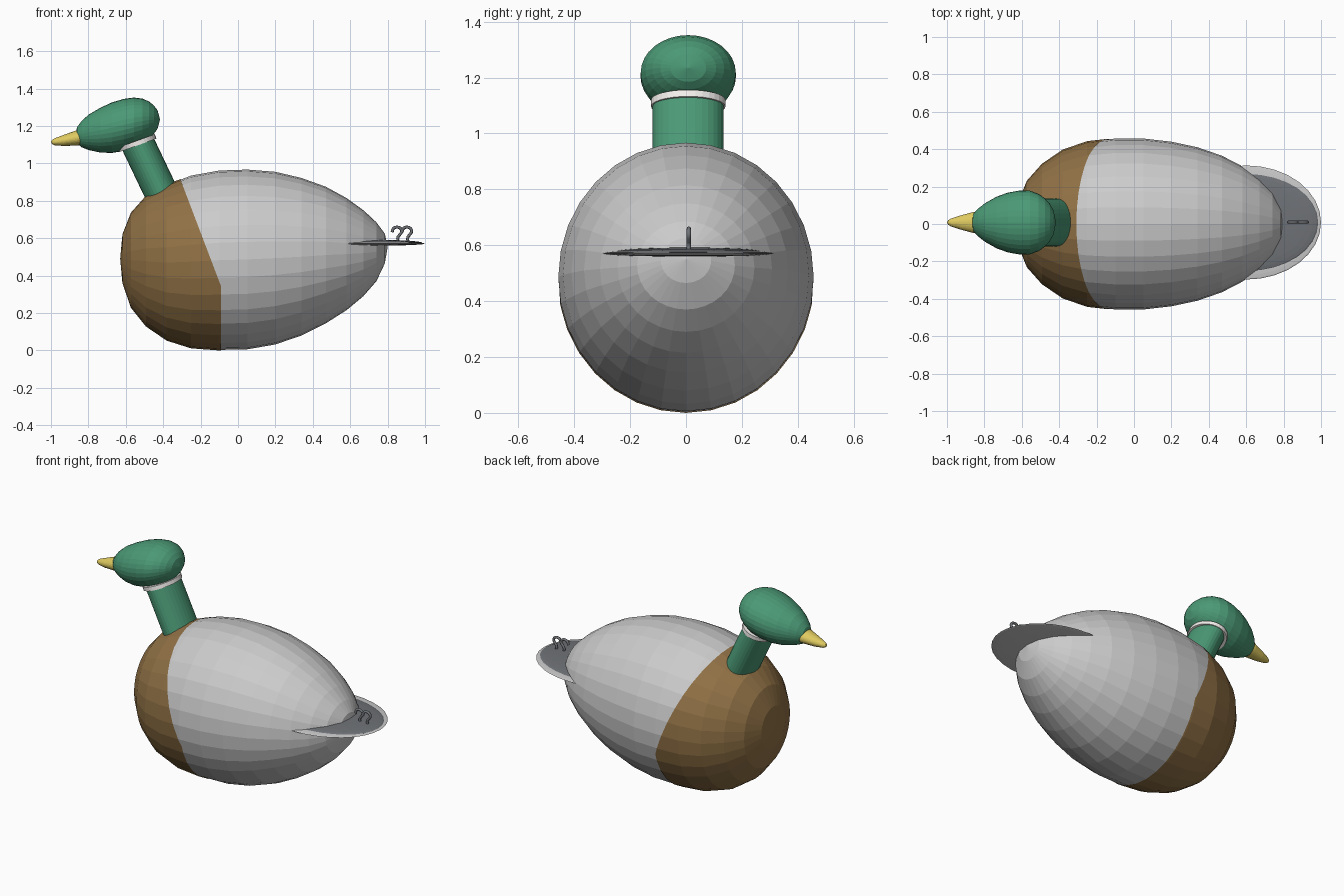
import bpy, bmesh
from math import sin, cos, pi, radians
from mathutils import Matrix, Vector

if "Cube" in bpy.data.objects:
    bpy.data.objects.remove(bpy.data.objects["Cube"])

SIDES = 32
Y0 = 0.008          # slight sideways offset of head and tail


def paint(obj, rgb):
    if rgb:
        mat = bpy.data.materials.new(obj.name + "_colour")
        mat.diffuse_color = (*rgb, 1)
        mat.use_nodes = True
        mat.node_tree.nodes["Principled BSDF"].inputs["Base Color"].default_value = mat.diffuse_color
        obj.data.materials.append(mat)


def finish(name, bm, rgb=None):
    bmesh.ops.recalc_face_normals(bm, faces=bm.faces)
    mesh = bpy.data.meshes.new(name)
    bm.to_mesh(mesh)
    bm.free()
    obj = bpy.data.objects.new(name, mesh)
    bpy.context.collection.objects.link(obj)
    paint(obj, rgb)
    return obj


def loft(start, stations, end, y=0.0):
    """Closed egg along x: poles (x, z), stations (x, z_low, z_high, half_width)."""
    bm = bmesh.new()
    rings = []
    for x, lo, hi, w in stations:
        c, h = (lo + hi) / 2, (hi - lo) / 2
        rings.append([bm.verts.new((x, y + w * sin(2 * pi * i / SIDES),
                                    c + h * cos(2 * pi * i / SIDES))) for i in range(SIDES)])
    a = bm.verts.new((start[0], y, start[1]))
    b = bm.verts.new((end[0], y, end[1]))
    for i in range(SIDES):
        j = (i + 1) % SIDES
        bm.faces.new((a, rings[0][i], rings[0][j]))
        bm.faces.new((b, rings[-1][j], rings[-1][i]))
        for r, s in zip(rings, rings[1:]):
            bm.faces.new((r[i], s[i], s[j], r[j]))
    bmesh.ops.recalc_face_normals(bm, faces=bm.faces)
    bm.normal_update()
    return bm


def tilted_cylinder(name, centre, height, rx, ry, tilt, rgb):
    bm = bmesh.new()
    m = (Matrix.Translation(centre) @ Matrix.Rotation(radians(tilt), 4, 'Y')
         @ Matrix.Diagonal((rx, ry, height, 1)))
    bmesh.ops.create_cone(bm, cap_ends=True, segments=SIDES, radius1=1, radius2=1,
                          depth=1, matrix=m)
    return finish(name, bm, rgb)


def flat_disc(name, centre, size, rgb=None):
    bm = bmesh.new()
    bmesh.ops.create_uvsphere(bm, u_segments=SIDES, v_segments=16, radius=1,
                              matrix=Matrix.Translation(centre) @ Matrix.Diagonal((*size, 1)))
    return finish(name, bm, rgb)


GREEN, BROWN = (0.07, 0.32, 0.18), (0.28, 0.165, 0.06)
YELLOW, WHITE, DARK = (0.75, 0.6, 0.12), (0.9, 0.87, 0.85), (0.16, 0.17, 0.185)

# Body: egg lying along x
body_stations = [
    (-.615, .36, .62, .12), (-.57, .23, .735, .23), (-.49, .13, .825, .32),
    (-.38, .055, .885, .395), (-.25, .014, .935, .44), (-.1, .003, .962, .457),
    (.05, .006, .967, .457), (.2, .032, .955, .44), (.34, .08, .922, .41),
    (.47, .145, .875, .365), (.58, .215, .815, .308), (.67, .29, .75, .245),
    (.74, .37, .685, .175), (.785, .465, .625, .09)]
body_args = ((-.627, .49), body_stations, (.80, .55))
finish("body", loft(*body_args))

# Chest: thin coloured shell over the front of the body
bm = loft(*body_args)
for v in bm.verts:
    v.co += v.normal * 0.003
for co, no in (((-.31, 0, .92), (1, 0, .38)), ((-.09, 0, 0), (1, 0, 0))):
    bmesh.ops.bisect_plane(bm, geom=bm.verts[:] + bm.edges[:] + bm.faces[:],
                           plane_co=co, plane_no=Vector(no).normalized(), clear_outer=True)
finish("chest", bm, BROWN)

# Neck and collar
tilted_cylinder("neck", (-.46, Y0, .947), .35, .09, .127, -25.5, GREEN)
tilted_cylinder("collar", (-.541, Y0, 1.108), .025, .107, .133, -20, WHITE)

# Head: smaller egg
head_stations = [
    (-.86, 1.105, 1.195, .045), (-.835, 1.086, 1.228, .073), (-.797, 1.071, 1.262, .103),
    (-.735, 1.058, 1.298, .138), (-.674, 1.056, 1.326, .16), (-.61, 1.067, 1.345, .171),
    (-.556, 1.084, 1.352, .17), (-.51, 1.107, 1.346, .153), (-.476, 1.133, 1.331, .129),
    (-.45, 1.158, 1.31, .1), (-.43, 1.185, 1.284, .064)]
finish("head", loft((-.87, 1.15), head_stations, (-.417, 1.235), Y0), GREEN)

# Beak: tapered with a rounded tip
beak_stations = [
    (-.995, 1.104, 1.125, .011), (-.98, 1.097, 1.134, .02), (-.93, 1.093, 1.153, .037),
    (-.86, 1.096, 1.178, .056), (-.80, 1.1, 1.185, .06)]
finish("beak", loft((-1, 1.114), beak_stations, (-.78, 1.145), Y0), YELLOW)

# Tail: pale flattened disc with a darker one laid over it
flat_disc("tail_rim", (.6, Y0, .571), (.4, .305, .013))
flat_disc("tail_top", (.6, Y0, .576), (.385, .262, .018), DARK)

# Curled tail feathers
hook = [(-.027, .632), (-.02, .652), (0, .659), (.018, .652), (.024, .636),
        (.014, .619), (.004, .605), (.006, .575)]
for n, x in enumerate((.851, .904)):
    curve = bpy.data.curves.new(f"tail_curl_{n + 1}", 'CURVE')
    curve.dimensions = '3D'
    curve.bevel_depth = .008
    curve.bevel_resolution = 2
    curve.use_fill_caps = True
    curve.resolution_u = 4
    spline = curve.splines.new('BEZIER')
    spline.bezier_points.add(len(hook) - 1)
    for p, (dx, z) in zip(spline.bezier_points, hook):
        p.co = (x + dx, .01, z)
        p.handle_left_type = p.handle_right_type = 'AUTO'
    obj = bpy.data.objects.new(curve.name, curve)
    bpy.context.collection.objects.link(obj)
    paint(obj, DARK)
